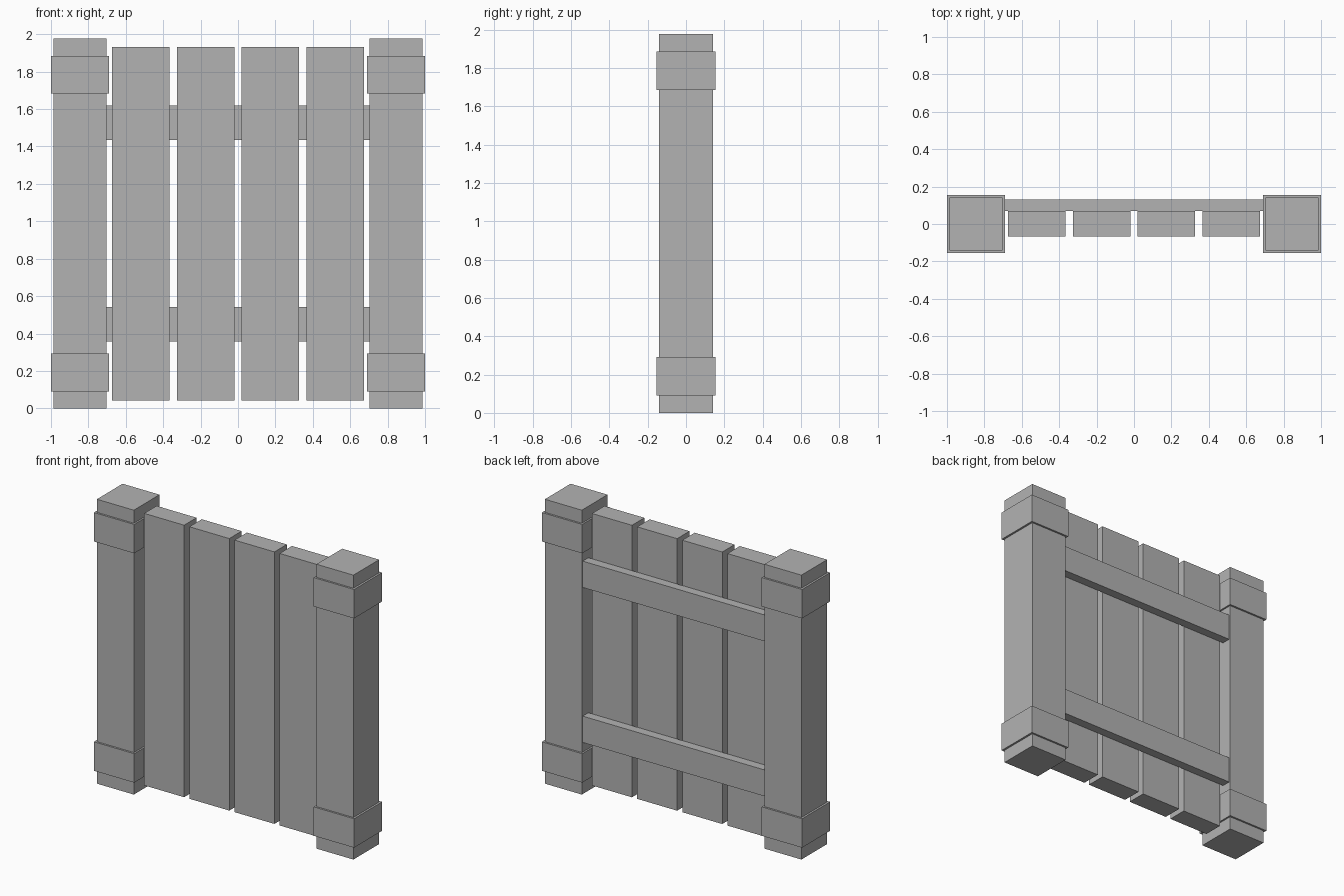
import bpy

cube = bpy.data.objects.get("Cube")
if cube:
    bpy.data.objects.remove(cube, do_unlink=True)

GREY = (0.45, 0.45, 0.45, 1.0)
grey = bpy.data.materials.new("plain grey")
grey.use_nodes = True
grey.diffuse_color = GREY
grey.node_tree.nodes["Principled BSDF"].inputs["Base Color"].default_value = GREY

HEIGHT = 1.976


def box(name, x, y, z):
    """Add a flat-faced box spanning the given (low, high) ranges."""
    spans = (x, y, z)
    bpy.ops.mesh.primitive_cube_add(size=1, location=[(a + b) / 2 for a, b in spans])
    obj = bpy.context.object
    obj.name = name
    obj.scale = [b - a for a, b in spans]
    bpy.ops.object.transform_apply(location=False, rotation=False, scale=True)
    obj.data.materials.append(grey)


# Square posts, each with a raised band near the bottom and top
for side, sign in (("left", 1), ("right", -1)):
    def across(inner, outer):
        return sorted((sign * inner, sign * outer))

    box(f"{side}_post", across(0.702, 0.986), (-0.141, 0.141), (0, HEIGHT))
    for level, low in (("lower", 0.091), ("upper", HEIGHT - 0.292)):
        box(f"{side}_{level}_band", across(0.69, 1.0), (-0.154, 0.154), (low, low + 0.201))

# Four upright boards
for i in range(4):
    centre = (i - 1.5) * 0.347
    box(f"board_{i + 1}", (centre - 0.1535, centre + 0.1535), (-0.067, 0.069), (0.043, HEIGHT - 0.043))

# Two rails behind the boards, joining the posts
for level, low in (("lower", 0.358), ("upper", HEIGHT - 0.541)):
    box(f"{level}_rail", (-0.71, 0.71), (0.069, 0.131), (low, low + 0.183))
